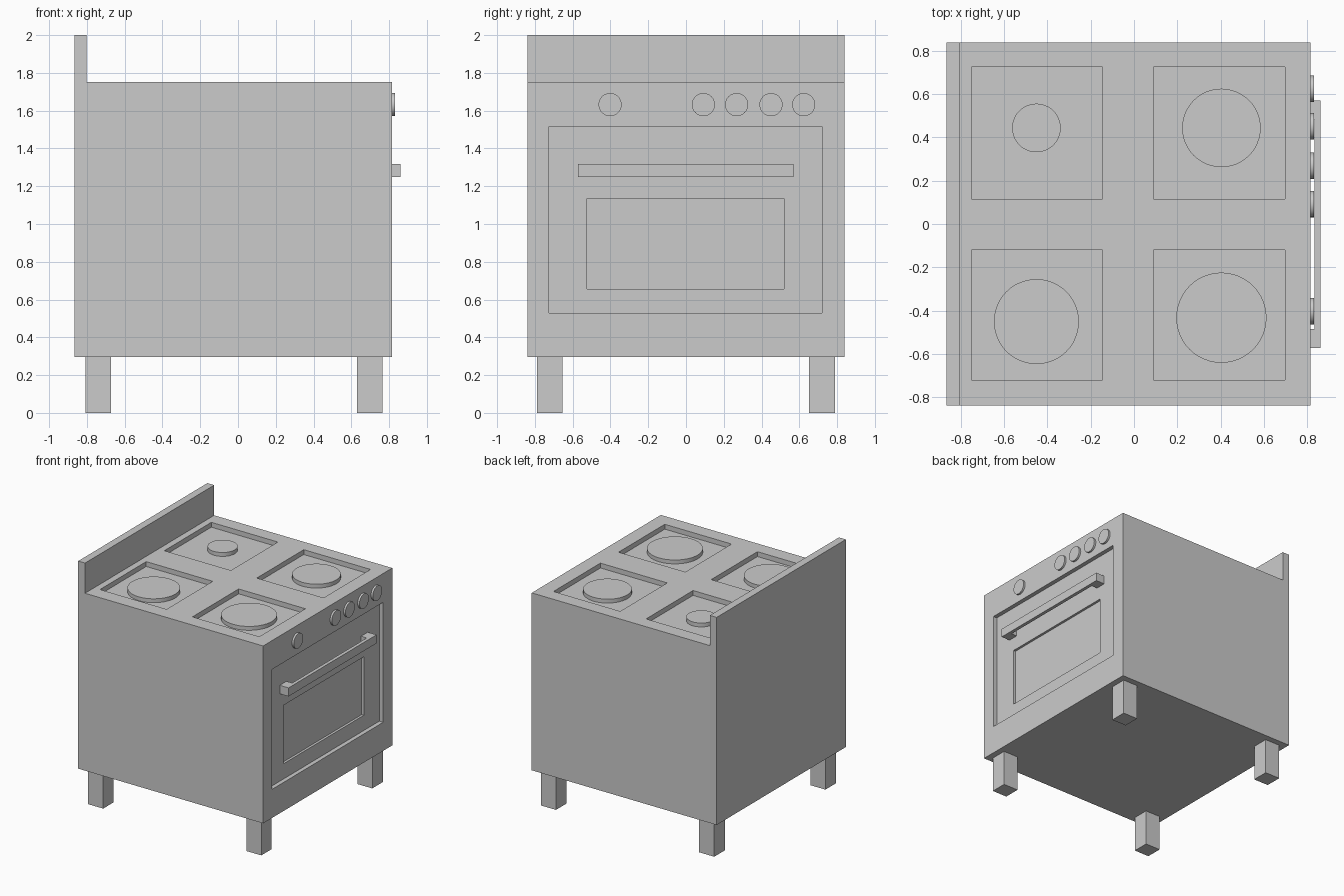
import bpy, bmesh, math
from mathutils import Matrix, Vector

if "Cube" in bpy.data.objects:
    bpy.data.objects.remove(bpy.data.objects["Cube"])


def make_object(name, bm):
    mesh = bpy.data.meshes.new(name)
    bm.to_mesh(mesh)
    bm.free()
    obj = bpy.data.objects.new(name, mesh)
    bpy.context.collection.objects.link(obj)
    return obj


def box(name, x, y, z):
    """Box from (min, max) ranges."""
    bm = bmesh.new()
    size = Vector((x[1] - x[0], y[1] - y[0], z[1] - z[0]))
    centre = Vector((sum(x) / 2, sum(y) / 2, sum(z) / 2))
    bmesh.ops.create_cube(bm, size=1, matrix=Matrix.Translation(centre) @ Matrix.Diagonal(size).to_4x4())
    return make_object(name, bm)


def disc(name, centre, radius, depth, along_x=False):
    """Cylinder with smooth sides and flat caps."""
    rot = Matrix.Rotation(math.pi / 2, 4, 'Y') if along_x else Matrix.Identity(4)
    bm = bmesh.new()
    bmesh.ops.create_cone(bm, cap_ends=True, segments=48, radius1=radius, radius2=radius,
                          depth=depth, matrix=Matrix.Translation(centre) @ rot)
    for f in bm.faces:
        f.smooth = len(f.verts) == 4
    for e in bm.edges:
        e.smooth = all(len(f.verts) == 4 for f in e.link_faces)
    return make_object(name, bm)


def cut(target, x, y, z):
    """Carve a box-shaped recess out of the target."""
    cutter = box("cutter", x, y, z)
    cutter.hide_render = True
    mod = target.modifiers.new("recess", 'BOOLEAN')
    mod.operation = 'DIFFERENCE'
    mod.solver = 'EXACT'
    mod.object = cutter
    bpy.context.view_layer.objects.active = target
    bpy.ops.object.modifier_apply(modifier=mod.name)
    bpy.data.objects.remove(cutter, do_unlink=True)


FRONT, TOP, BASE = 0.815, 1.752, 0.295
WELL, DOOR = TOP - 0.04, FRONT - 0.035

# Oven body with hob wells, door recess and window recess
body = box("oven_body", (-0.865, FRONT), (-0.838, 0.838), (BASE, TOP))
for x in ((-0.75, -0.145), (0.09, 0.697)):
    for y in ((-0.72, -0.12), (0.115, 0.725)):
        cut(body, x, y, (WELL, TOP + 0.1))
cut(body, (DOOR, FRONT + 0.1), (-0.725, 0.72), (0.53, 1.515))
cut(body, (DOOR - 0.02, FRONT + 0.1), (-0.525, 0.52), (0.655, 1.135))

# Splashback
box("splashback", (-0.865, -0.803), (-0.838, 0.838), (TOP, 2.0))

# Burner plates
for i, (x, y, r) in enumerate(((-0.45, 0.443, 0.112), (0.403, 0.443, 0.181),
                               (-0.45, -0.45, 0.196), (0.403, -0.432, 0.208))):
    disc(f"burner_{i + 1}", (x, y, WELL + 0.015), r, 0.034)

# Control knobs
for i, y in enumerate((-0.402, 0.092, 0.268, 0.45, 0.623)):
    disc(f"knob_{i + 1}", (FRONT + 0.004, y, 1.632), 0.061, 0.024, along_x=True)

# Door handle: bar on two end mounts
HZ = (1.248, 1.318)
box("handle_bar", (0.832, 0.86), (-0.572, 0.57), HZ)
for i, y in enumerate(((-0.572, -0.485), (0.483, 0.57))):
    box(f"handle_mount_{i + 1}", (DOOR, 0.832), y, HZ)

# Legs
for xn, x in (("back", (-0.808, -0.672)), ("front", (0.63, 0.765))):
    for yn, y in (("left", (-0.79, -0.655)), ("right", (0.65, 0.788))):
        box(f"{xn}_{yn}_leg", x, y, (0, BASE))
